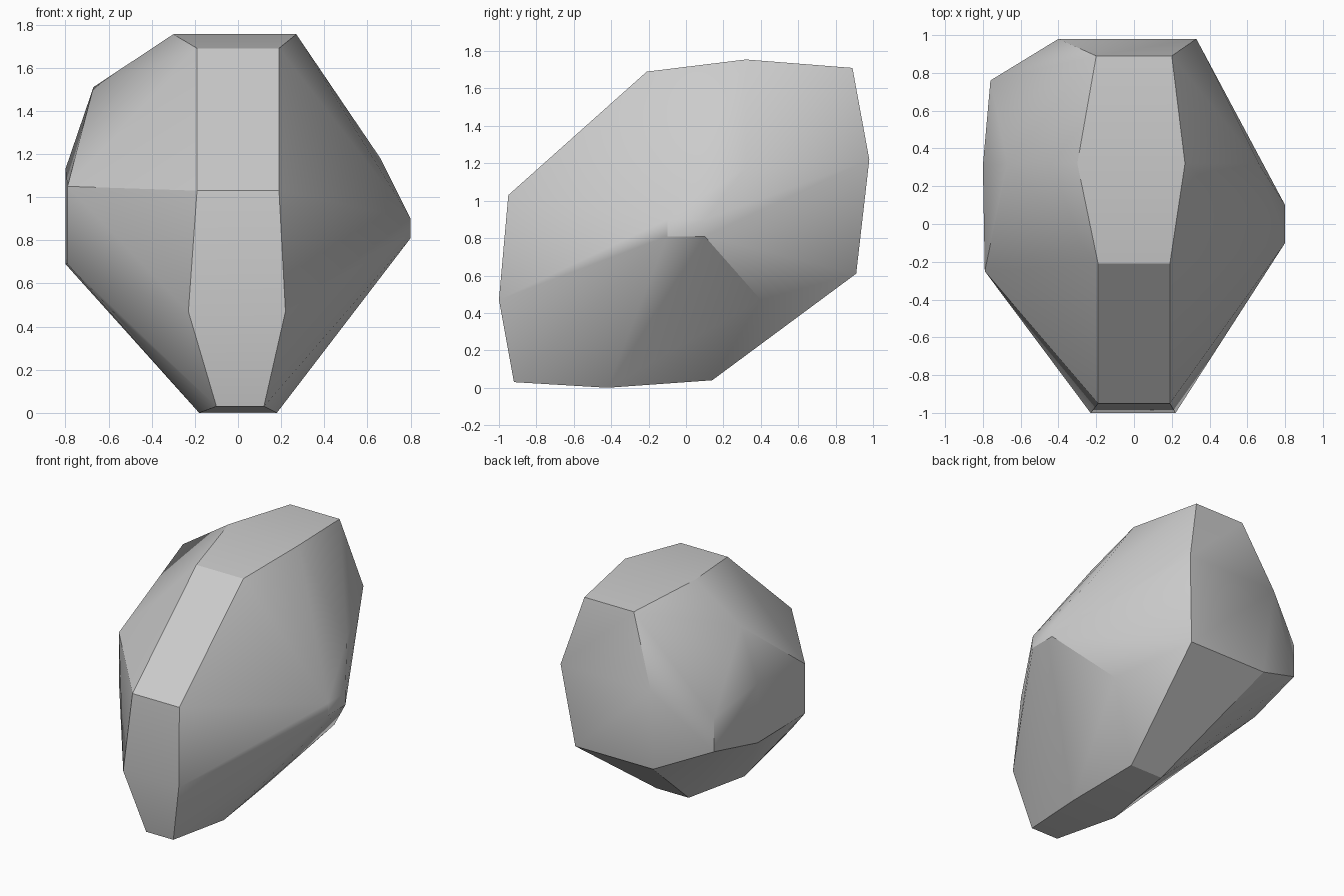
import bpy
import bmesh
from math import radians
from mathutils import Vector

cube = bpy.data.objects.get("Cube")
if cube:
    bpy.data.objects.remove(cube, do_unlink=True)

# Stone colour
stone = bpy.data.materials.new("grey stone")
GREY = (0.6, 0.6, 0.6, 1)
stone.use_nodes = True
stone.diffuse_color = GREY
stone.node_tree.nodes["Principled BSDF"].inputs["Base Color"].default_value = GREY

# Facet band around the middle: left x, right x, y, z
band = [
    (-.18, .18, -.42, 0), (-.1, .12, -.92, .03), (-.23, .22, -1, .47),
    (-.19, .19, -.95, 1.03), (-.19, .19, -.21, 1.69), (-.3, .27, .32, 1.755),
    (-.2, .2, .89, 1.71), (-.4, .33, .98, 1.22), (-.37, .26, .91, .61),
    (-.12, .14, .14, .04),
]
corners = []
for left, right, y, z in band:
    corners += [(left, y, z), (right, y, z)]

# Small blunt tip on one side, with shoulders above and below
corners += [(.8, y, z) for y in (-.1, .1) for z in (.81, .9)]
corners += [(.66, .32, 1.18), (.5, .4, .47)]

# Broad flank on the other side
corners += [
    (-.67, .32, 1.51), (-.8, .31, 1.13), (-.8, .31, .69),
    (-.79, -.25, 1.05), (-.79, -.25, .69),
    (-.76, .76, 1.03), (-.76, .76, .785), (-.57, -.42, .46),
]

# Wrap the corners in a faceted shell
bm = bmesh.new()
for co in corners:
    bm.verts.new(Vector(co))
hull = bmesh.ops.convex_hull(bm, input=bm.verts)
loose = [v for v in bm.verts if not v.link_faces]
bmesh.ops.delete(bm, geom=loose, context='VERTS')
bmesh.ops.dissolve_limit(bm, angle_limit=radians(2), verts=bm.verts, edges=bm.edges)
bmesh.ops.recalc_face_normals(bm, faces=bm.faces)

mesh = bpy.data.meshes.new("rock")
bm.to_mesh(mesh)
bm.free()
mesh.materials.append(stone)
rock = bpy.data.objects.new("rock", mesh)
bpy.context.collection.objects.link(rock)

# Soft shading with crisp ridges
bpy.ops.object.select_all(action='DESELECT')
rock.select_set(True)
bpy.context.view_layer.objects.active = rock
bpy.ops.object.shade_smooth_by_angle(angle=radians(30))
